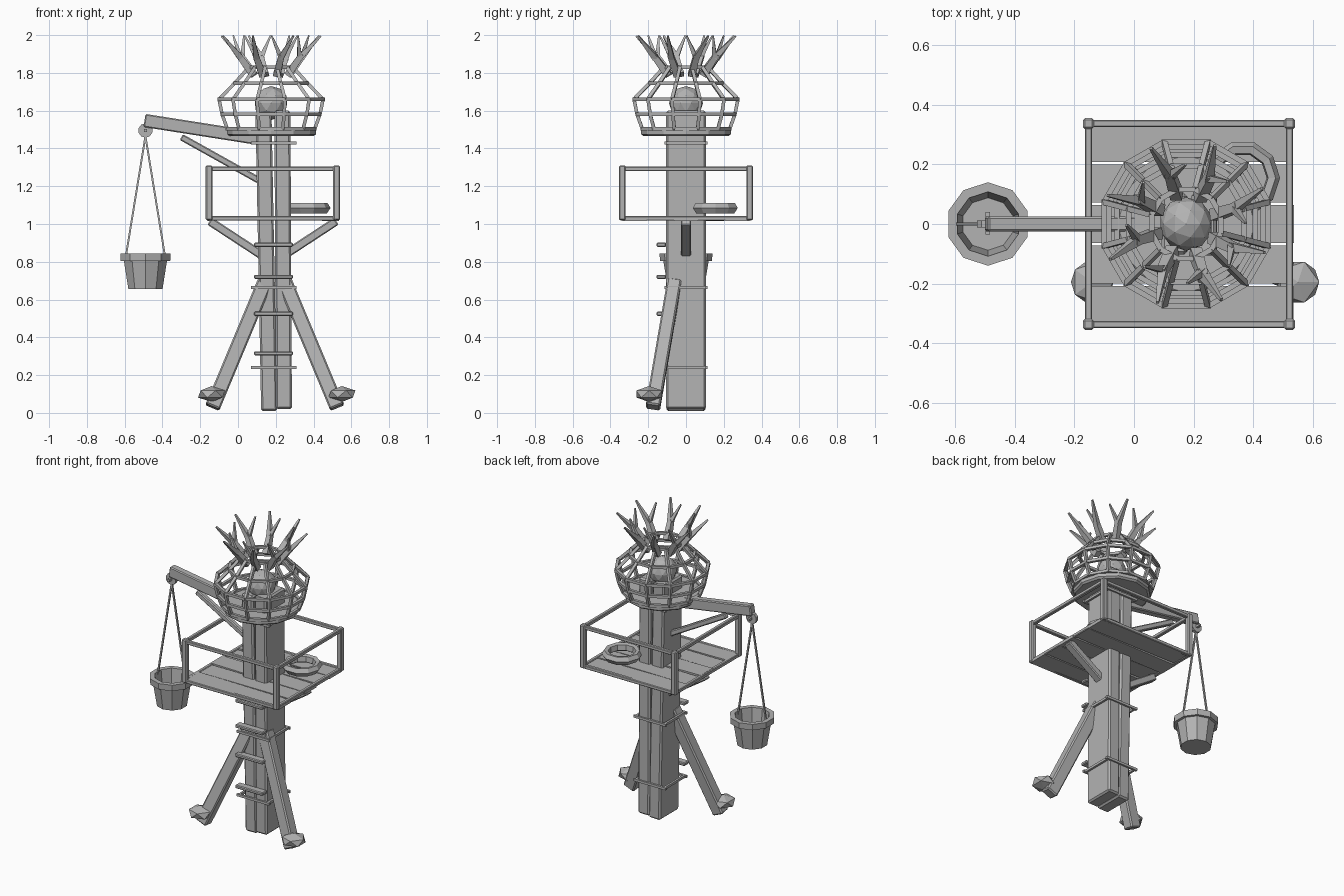
import bpy, bmesh, math
from mathutils import Vector, Matrix

cube = bpy.data.objects.get("Cube")
if cube:
    bpy.data.objects.remove(cube, do_unlink=True)

mat = bpy.data.materials.new("plain grey")
mat.use_nodes = True
GREY = (0.45, 0.45, 0.45, 1)
mat.diffuse_color = GREY
mat.node_tree.nodes["Principled BSDF"].inputs["Base Color"].default_value = GREY
CX = 0.175  # tower axis


def finish(name, bm, bevel=0):
    bmesh.ops.recalc_face_normals(bm, faces=bm.faces)
    mesh = bpy.data.meshes.new(name)
    bm.to_mesh(mesh)
    bm.free()
    mesh.materials.append(mat)
    obj = bpy.data.objects.new(name, mesh)
    bpy.context.scene.collection.objects.link(obj)
    if bevel:
        mod = obj.modifiers.new("worn edges", "BEVEL")
        mod.width, mod.segments = bevel, 1
    return obj


def add_beam(bm, a, b, w, h, taper=1.0):
    """Square bar from a to b: w across, h in the other direction."""
    a, b = Vector(a), Vector(b)
    d = (b - a).normalized()
    ref = Vector((0, 1, 0)) if abs(d.y) < 0.9 else Vector((1, 0, 0))
    u = (ref - d * ref.dot(d)).normalized()
    v = d.cross(u)
    ends = []
    for p, s in ((a, 1.0), (b, taper)):
        ends.append([bm.verts.new(p + u * (i * w * s / 2) + v * (j * h * s / 2))
                     for i, j in ((-1, -1), (1, -1), (1, 1), (-1, 1))])
    lo, hi = ends
    bm.faces.new(lo[::-1])
    bm.faces.new(hi)
    for i in range(4):
        j = (i + 1) % 4
        bm.faces.new((lo[i], lo[j], hi[j], hi[i]))


def beam(name, a, b, w, h, bevel=0.006, taper=1.0):
    bm = bmesh.new()
    add_beam(bm, a, b, w, h, taper)
    return finish(name, bm, bevel)


def lathe(name, profile, centre, sides, closed=True, turn=0.0):
    """Faceted turned part from (radius, height) points."""
    bm = bmesh.new()
    rings = []
    for r, z in profile:
        rings.append([bm.verts.new((centre[0] + r * math.cos(t), centre[1] + r * math.sin(t), z))
                      for t in (math.tau * k / sides + turn for k in range(sides))])
    pairs = list(zip(rings, rings[1:]))
    if closed:
        pairs.append((rings[-1], rings[0]))
    else:
        bm.faces.new(rings[0])
        bm.faces.new(rings[-1])
    for p, q in pairs:
        for i in range(sides):
            j = (i + 1) % sides
            bm.faces.new((p[i], p[j], q[j], q[i]))
    return finish(name, bm)


def polar(r, t, z):
    return Vector((CX + r * math.cos(t), r * math.sin(t), z))


# Main post made of two tall timbers
beam("post_timber_right", (0.165, 0, 0.01), (0.135, 0, 1.59), 0.205, 0.085, 0.01)
beam("post_timber_left", (0.243, 0, 0.02), (0.235, 0, 1.6), 0.21, 0.085, 0.01)

# Splayed front legs with stone feet
for side, label in ((-1, "right"), (1, "left")):
    beam("leg_" + label, (CX + side * 0.05 + 0.02, -0.06, 0.70),
         (0.195 + side * 0.33, -0.175, 0.03), 0.075, 0.08, 0.008)
    bm = bmesh.new()
    bmesh.ops.create_icosphere(bm, subdivisions=1, radius=1,
                               matrix=Matrix.Translation((0.205 + side * 0.345, -0.195, 0.1))
                               @ Matrix.Diagonal((0.08, 0.08, 0.042, 1)))
    finish("foot_stone_" + label, bm)

# Ladder rungs on the front
for z in (0.315, 0.525, 0.72, 0.89):
    beam("rung", (0.085, -0.13, z), (0.29, -0.13, z), 0.05, 0.022, 0.005)

# Binding bands around the post
for z in (0.24, 0.665, 1.43):
    for s in (-1, 1):
        beam("band_across", (0.07, s * 0.108, z), (0.31, s * 0.108, z), 0.014, 0.016, 0)
        beam("band_side", (CX + 0.015 + s * 0.105, -0.115, z),
             (CX + 0.015 + s * 0.105, 0.115, z), 0.014, 0.016, 0)

# Platform planks, each laid a little unevenly
offsets = (0.005, 0, 0.006, -0.002, 0.004)
for k, dz in enumerate(offsets):
    y = -0.272 + k * 0.136
    beam("plank", (-0.16 + dz, y, 1.028 + dz), (0.53 + dz, y, 1.028 - dz / 2), 0.128, 0.018, 0)

# Railing
X0, X1, Y = -0.153, 0.522, 0.337
for x in (X0, X1):
    for y in (-Y, Y):
        beam("rail_post", (x, y, 1.02), (x, y, 1.31), 0.036, 0.036)
    for z in (1.03, 1.292):
        beam("side_rail", (x, -Y, z), (x, Y, z), 0.024, 0.024, 0.004)
for y in (-Y, Y):
    for z in (1.03, 1.292):
        beam("cross_rail", (X0, y, z), (X1, y, z), 0.024, 0.024, 0.004)

# Struts under the platform
for x0, x1 in ((-0.15, 0.14), (0.52, 0.23)):
    beam("platform_strut", (x0, 0, 1.015), (x1, 0, 0.825), 0.055, 0.045)

# Coil lying on the platform
lathe("coil", [(0.125, 1.085), (0.11, 1.11), (0.085, 1.105), (0.08, 1.07), (0.105, 1.055)],
      (0.365, 0.155), 10)

# Hoist arm, brace, pulley and ropes
beam("hoist_arm", (-0.495, 0, 1.548), (0.16, 0, 1.445), 0.05, 0.07)
beam("hoist_brace", (-0.30, 0, 1.46), (0.13, 0, 1.22), 0.035, 0.035)
BX = -0.49
bm = bmesh.new()
bmesh.ops.create_cone(bm, cap_ends=True, segments=10, radius1=0.038, radius2=0.038, depth=0.022,
                      matrix=Matrix.Translation((BX, 0, 1.495)) @ Matrix.Rotation(math.pi / 2, 4, "X"))
finish("pulley", bm)
beam("pulley_pin", (BX, -0.035, 1.495), (BX, 0.04, 1.495), 0.015, 0.015, 0)
for s in (-1, 1):
    beam("rope", (BX, 0, 1.465), (BX + s * 0.105, 0, 0.82), 0.01, 0.01, 0)

# Bucket with a raised rim
lathe("bucket", [(0.095, 0.655), (0.12, 0.805), (0.138, 0.805), (0.14, 0.845),
                 (0.108, 0.845), (0.088, 0.675)], (BX, 0), 10, closed=False, turn=math.pi / 10)

# Round floor of the cage and the faceted ball inside
lathe("cage_floor", [(0.225, 1.465), (0.237, 1.475), (0.237, 1.5), (0.23, 1.505)], (CX, 0), 12, closed=False)
bm = bmesh.new()
bmesh.ops.create_icosphere(bm, subdivisions=2, radius=0.09, matrix=Matrix.Translation((CX, 0, 1.64)))
finish("ball", bm)

# Cage hoops and upright bars
SIDES = 12
hoops = [(0.24, 1.505), (0.268, 1.58), (0.285, 1.66), (0.2, 1.745), (0.12, 1.83)]
angles = [math.tau * (k + 0.5) / SIDES for k in range(SIDES)]
bm = bmesh.new()
for r, z in hoops:
    for k, t in enumerate(angles):
        add_beam(bm, polar(r, t, z), polar(r, angles[(k + 1) % SIDES], z), 0.018, 0.018)
finish("cage_hoops", bm)
bm = bmesh.new()
for t in angles:
    for (r0, z0), (r1, z1) in zip(hoops, hoops[1:]):
        add_beam(bm, polar(r0, t, z0), polar(r1, t, z1), 0.018, 0.018)
finish("cage_bars", bm)

# Crown of forked branches
BRANCHES = 8
for k in range(BRANCHES):
    t = math.tau * (k + 0.4) / BRANCHES
    fork = polar(0.185, t, 1.9)
    bm = bmesh.new()
    add_beam(bm, polar(0.1, t, 1.79), fork, 0.04, 0.04, 0.75)
    add_beam(bm, polar(0.17, t, 1.88), polar(0.28, t + 0.12, 1.995), 0.032, 0.032, 0.3)
    add_beam(bm, polar(0.17, t, 1.88), polar(0.2, t - 0.3, 1.997), 0.026, 0.026, 0.3)
    finish("crown_branch", bm)
